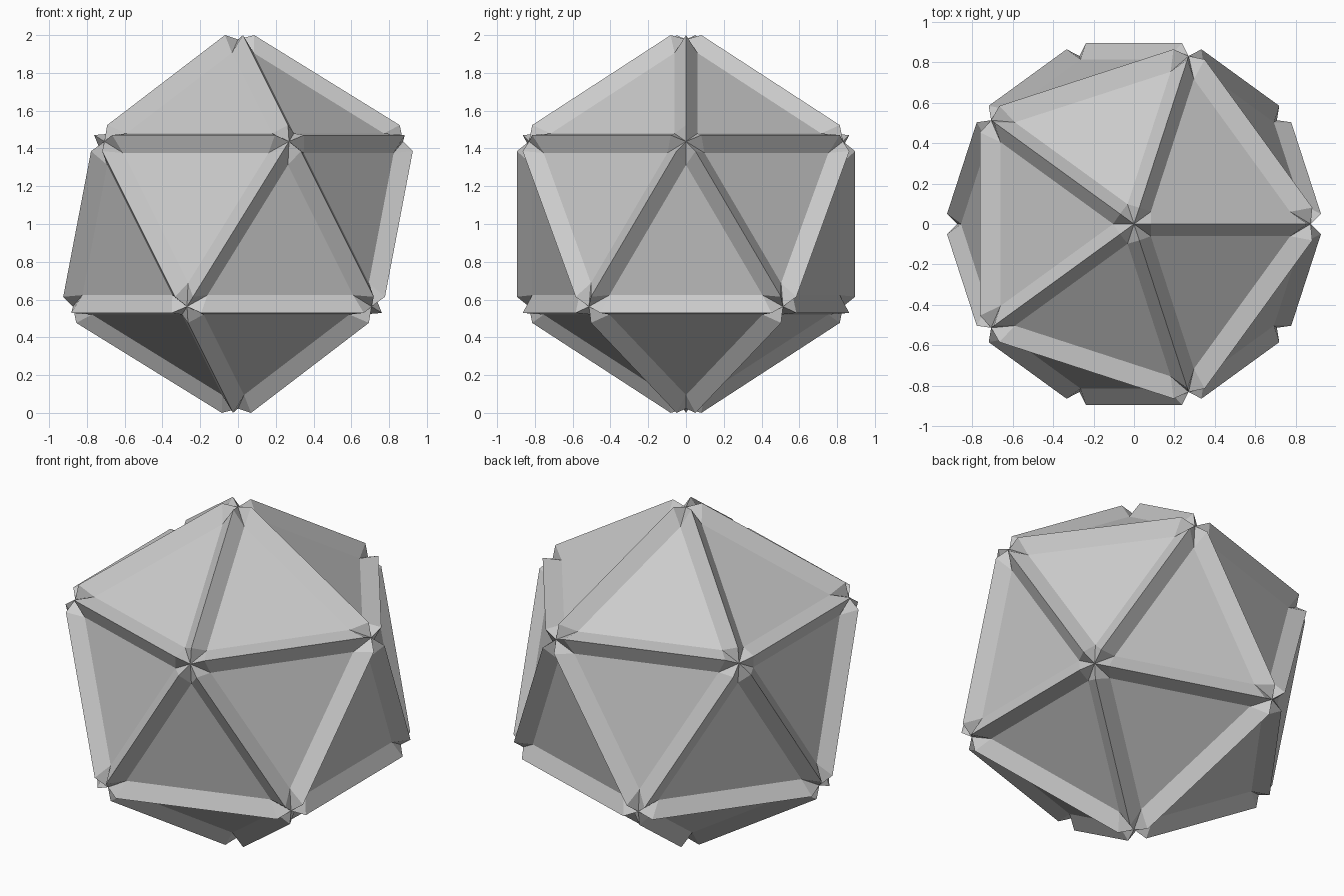
import bpy, bmesh, math
from mathutils import Vector

if "Cube" in bpy.data.objects:
    bpy.data.objects.remove(bpy.data.objects["Cube"])

CENTRE = Vector((0, 0, 1))
VERT_R = 0.977      # radius of the sunken vertices
RIDGE_R = 0.8955    # distance of the raised edge ridges from the centre
RIDGE_HALF = 0.453  # half length of each ridge
PANEL_R = 0.782     # distance of the flat triangular panels from the centre
PANEL_IN = 0.234    # inradius of each panel

# unit icosahedron standing on a vertex
dirs = [Vector((0, 0, 1)), Vector((0, 0, -1))]
for i in range(5):
    for z, shift in ((1, 0), (-1, 36)):
        a = math.radians(72 * i + shift)
        dirs.append(Vector((2 * math.cos(a), 2 * math.sin(a), z)) / math.sqrt(5))


def near(a, b):
    return (a - b).length < 1.1


# the 20 faces: every triple of mutually adjacent vertices
n = len(dirs)
tris = [(dirs[i], dirs[j], dirs[k])
        for i in range(n) for j in range(i + 1, n) for k in range(j + 1, n)
        if near(dirs[i], dirs[j]) and near(dirs[j], dirs[k]) and near(dirs[i], dirs[k])]


def ridge_end(a, b):
    # end of ridge a-b that lies next to a
    return (a + b).normalized() * RIDGE_R + (a - b).normalized() * RIDGE_HALF


bm = bmesh.new()


def add_face(points, outward):
    nrm = (points[1] - points[0]).cross(points[2] - points[0])
    if nrm.dot(outward) < 0:
        points = points[::-1]
    bm.faces.new([bm.verts.new(p + CENTRE) for p in points])


for tri in tris:
    up = sum(tri, Vector()).normalized()

    def panel_corner(v):
        return up * PANEL_R + (v - up * v.dot(up)).normalized() * PANEL_IN * 2

    # flat panel
    add_face([panel_corner(v) for v in tri], up)
    for i in range(3):
        a, b, c = tri[i], tri[(i + 1) % 3], tri[(i + 2) % 3]
        # sloped side of the ridge
        add_face([ridge_end(a, b), ridge_end(b, a), panel_corner(b), panel_corner(a)], up)
        # ridge ends dropping to the sunken vertex
        for other in (b, c):
            add_face([a * VERT_R, ridge_end(a, other), panel_corner(a)], up)

bmesh.ops.remove_doubles(bm, verts=bm.verts, dist=0.0005)
bmesh.ops.recalc_face_normals(bm, faces=bm.faces)

mesh = bpy.data.meshes.new("ridged_icosahedron")
bm.to_mesh(mesh)
bm.free()
bpy.context.collection.objects.link(bpy.data.objects.new("ridged_icosahedron", mesh))
